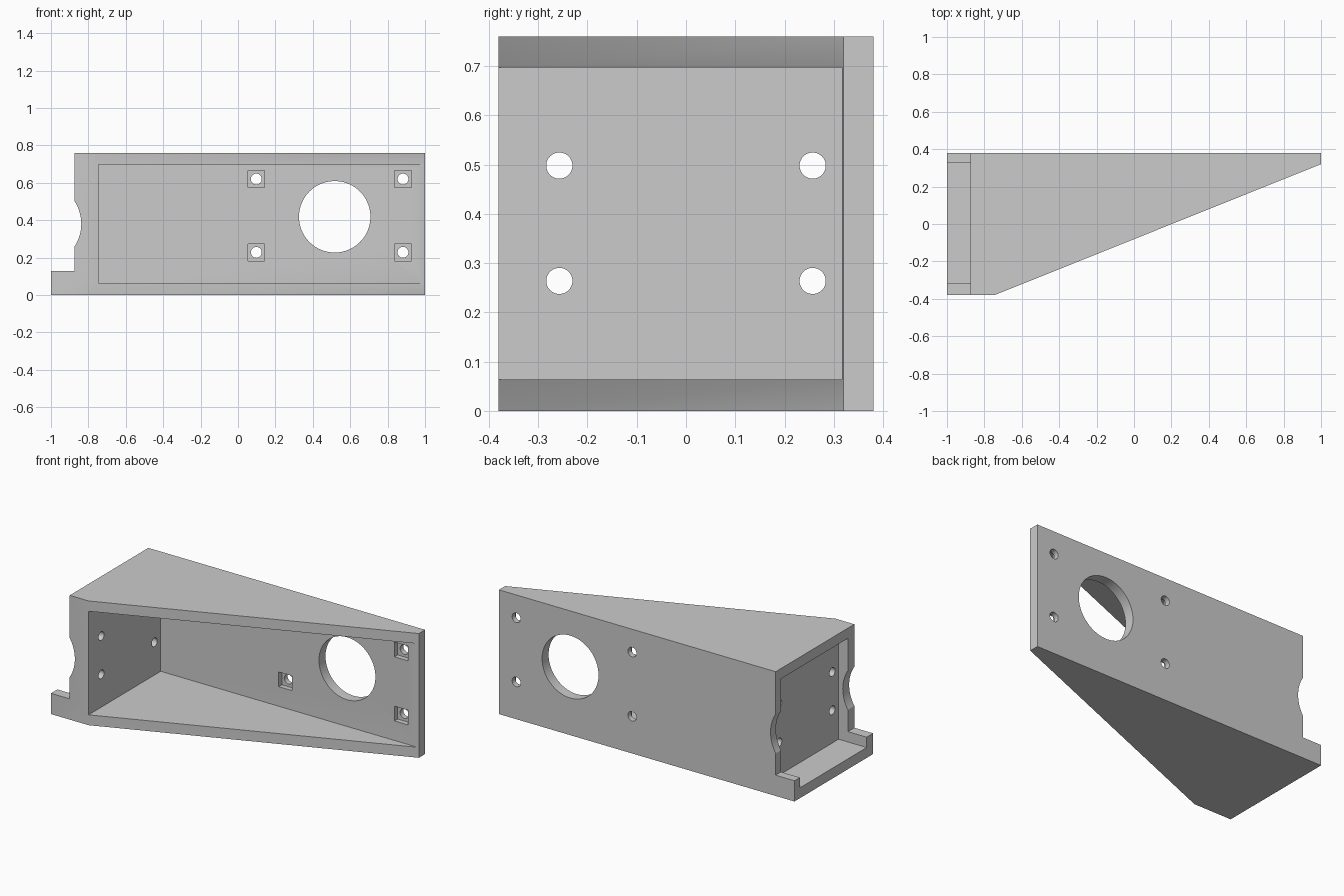
import bpy, bmesh, math
from mathutils import Matrix

if "Cube" in bpy.data.objects:
    bpy.data.objects.remove(bpy.data.objects["Cube"])

H = 0.76


def make_object(name, bm):
    bmesh.ops.recalc_face_normals(bm, faces=bm.faces)
    mesh = bpy.data.meshes.new(name)
    bm.to_mesh(mesh)
    bm.free()
    obj = bpy.data.objects.new(name, mesh)
    bpy.context.collection.objects.link(obj)
    return obj


def box(name, x0, x1, y0, y1, z0, z1):
    bm = bmesh.new()
    bmesh.ops.create_cube(bm, size=1)
    bmesh.ops.scale(bm, vec=(x1 - x0, y1 - y0, z1 - z0), verts=bm.verts)
    bmesh.ops.translate(bm, vec=((x0 + x1) / 2, (y0 + y1) / 2, (z0 + z1) / 2), verts=bm.verts)
    return make_object(name, bm)


def rod(name, centre, radius, length, axis, segments=48):
    rot = Matrix.Rotation(math.pi / 2, 4, 'X' if axis == 'Y' else 'Y')
    bm = bmesh.new()
    bmesh.ops.create_cone(bm, cap_ends=True, segments=segments, radius1=radius,
                          radius2=radius, depth=length,
                          matrix=Matrix.Translation(centre) @ rot)
    return make_object(name, bm)


# Wedge-shaped body, extruded from its plan outline
outline = [(-1, -0.38), (-0.745, -0.38), (1, 0.32), (1, 0.38), (-1, 0.38)]
bm = bmesh.new()
face = bm.faces.new([bm.verts.new((x, y, 0)) for x, y in outline])
ext = bmesh.ops.extrude_face_region(bm, geom=[face])
bmesh.ops.translate(bm, vec=(0, 0, H),
                    verts=[g for g in ext['geom'] if isinstance(g, bmesh.types.BMVert)])
body = make_object("wedge_housing", bm)

cutters = [
    # Main compartment, open on the sloped front
    box("compartment_cut", -0.745, 1.2, -0.8, 0.317, 0.0635, 0.697),
    # Step leaving a low lip at the left end
    box("lip_step_cut", -1.2, -0.873, -0.6, 0.6, 0.127, 1.0),
    # Shallow recess in the left end
    box("end_recess_cut", -1.2, -0.81, -0.318, 0.328, 0.0635, 0.697),
    # Curved finger notch through both side walls
    rod("finger_notch_cut", (-1.06, 0, 0.38), 0.222, 1.2, 'Y', 96),
    # Large round opening in the back plate
    rod("large_opening_cut", (0.517, 0.35, 0.418), 0.191, 0.3, 'Y', 96),
]

# Screw holes with square nut pockets in the back plate
for x in (0.098, 0.882):
    for z in (0.228, 0.62):
        cutters.append(box("nut_pocket_cut", x - 0.045, x + 0.045, 0.25, 0.348, z - 0.045, z + 0.045))
        cutters.append(rod("screw_hole_cut", (x, 0.35, z), 0.029, 0.3, 'Y'))

# Screw holes through the partition wall
for y in (-0.257, 0.257):
    for z in (0.264, 0.498):
        cutters.append(rod("partition_hole_cut", (-0.7775, y, z), 0.0265, 0.14, 'X'))

for cutter in cutters:
    mod = body.modifiers.new(cutter.name, 'BOOLEAN')
    mod.operation = 'DIFFERENCE'
    mod.solver = 'EXACT'
    mod.object = cutter

# Bake the cuts and remove the cutters
bpy.context.view_layer.update()
result = bpy.data.meshes.new_from_object(body.evaluated_get(bpy.context.evaluated_depsgraph_get()))
body.modifiers.clear()
body.data = result
for cutter in cutters:
    bpy.data.objects.remove(cutter)

bpy.context.view_layer.objects.active = body
body.select_set(True)
bpy.ops.object.shade_smooth_by_angle(angle=math.radians(30))
